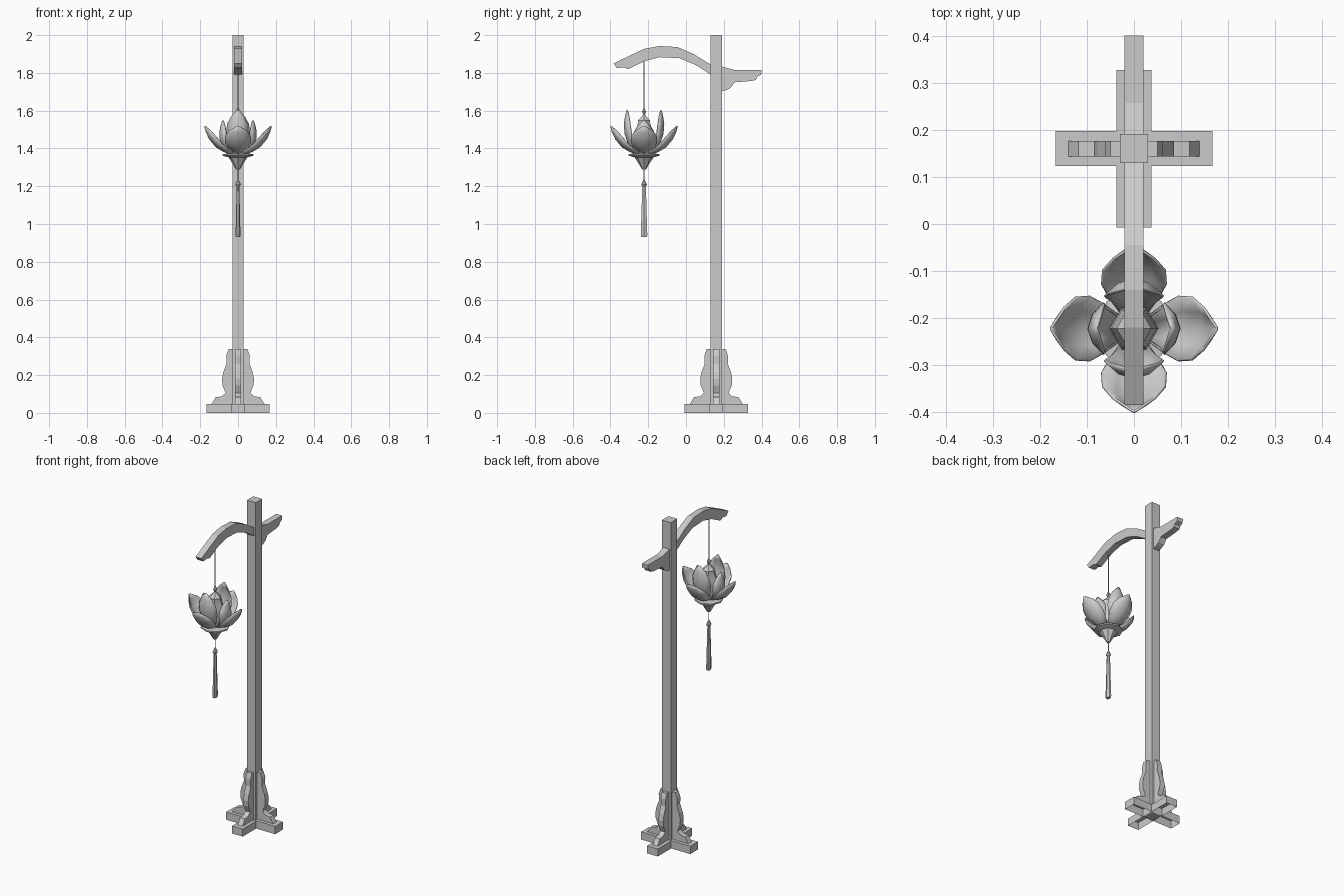
import bpy, bmesh, math
from mathutils import Matrix, Vector

if "Cube" in bpy.data.objects:
    bpy.data.objects.remove(bpy.data.objects["Cube"])

POST_Y = 0.16      # post axis
LAN_Y = -0.222     # lantern axis


def make(name, bm, smooth=None):
    bmesh.ops.recalc_face_normals(bm, faces=bm.faces)
    me = bpy.data.meshes.new(name)
    bm.to_mesh(me)
    bm.free()
    ob = bpy.data.objects.new(name, me)
    bpy.context.collection.objects.link(ob)
    if smooth:
        bpy.ops.object.select_all(action='DESELECT')
        ob.select_set(True)
        bpy.context.view_layer.objects.active = ob
        bpy.ops.object.shade_smooth_by_angle(angle=math.radians(smooth))
    return ob


def box(name, lo, hi, open_bottom=False):
    bm = bmesh.new()
    bmesh.ops.create_cube(bm, size=1)
    for v in bm.verts:
        v.co = Vector([lo[i] + (v.co[i] + 0.5) * (hi[i] - lo[i]) for i in range(3)])
    if open_bottom:
        low = [f for f in bm.faces if all(abs(v.co.z - lo[2]) < 1e-5 for v in f.verts)]
        bmesh.ops.delete(bm, geom=low, context='FACES_ONLY')
    return make(name, bm)


def plate(name, pts, half, turn=0, y0=0):
    """Profile in (y, z), extruded along x by +-half, then turned about z."""
    bm = bmesh.new()
    f = bm.faces.new([bm.verts.new((-half, y, z)) for y, z in pts])
    ext = bmesh.ops.extrude_face_region(bm, geom=[f])['geom']
    bmesh.ops.translate(bm, verts=[v for v in ext if isinstance(v, bmesh.types.BMVert)],
                        vec=(2 * half, 0, 0))
    bm.transform(Matrix.Translation((0, y0, 0)) @ Matrix.Rotation(turn, 4, 'Z'))
    return make(name, bm)


def lathe(name, prof, sides, smooth=None, sx=1.0):
    bm = bmesh.new()
    rings = []
    for r, z in prof:
        rings.append([bm.verts.new((sx * r * math.cos(2 * math.pi * k / sides),
                                    LAN_Y + r * math.sin(2 * math.pi * k / sides), z))
                      for k in range(sides)])
    for a, b in zip(rings, rings[1:]):
        for k in range(sides):
            j = (k + 1) % sides
            bm.faces.new((a[k], a[j], b[j], b[k]))
    bm.faces.new(rings[0])
    bm.faces.new(rings[-1])
    return make(name, bm, smooth)


def petal(name, spine, cup, turn):
    """Cupped petal: spine of (radius, z, half width), edges curl inward."""
    bm = bmesh.new()
    rows = []
    n = len(spine)
    for i, (r, z, w) in enumerate(spine):
        a, b = spine[max(i - 1, 0)], spine[min(i + 1, n - 1)]
        t = Vector((b[0] - a[0], b[1] - a[1])).normalized()
        wmax = max(s[2] for s in spine)
        row = []
        for u in (-1, -0.55, 0, 0.55, 1):
            c = cup * u * u * (w / wmax)
            row.append(bm.verts.new((r - t.y * c, u * w, z + t.x * c)))
        rows.append(row)
    for p, q in zip(rows, rows[1:]):
        for k in range(4):
            bm.faces.new((p[k], p[k + 1], q[k + 1], q[k]))
    bm.transform(Matrix.Translation((0, LAN_Y, 0)) @ Matrix.Rotation(turn, 4, 'Z'))
    ob = make(name, bm, 50)
    m = ob.modifiers.new('thickness', 'SOLIDIFY')
    m.thickness = 0.006
    m.offset = 0
    return ob


# post and crossed feet
box('post', (-0.03, POST_Y - 0.031, 0), (0.03, POST_Y + 0.031, 2.0))
box('foot_beam_x', (-0.167, POST_Y - 0.037, 0), (0.167, POST_Y + 0.037, 0.048), True)
box('foot_beam_y', (-0.037, POST_Y - 0.167, 0), (0.037, POST_Y + 0.167, 0.046), True)

# four scrolled brackets around the post
bracket = [(0.02, 0.047), (0.14, 0.047), (0.118, 0.083), (0.085, 0.088), (0.065, 0.105),
           (0.082, 0.145), (0.085, 0.18), (0.078, 0.215), (0.061, 0.26),
           (0.062, 0.305), (0.05, 0.338), (0.02, 0.338)]
for k in range(4):
    plate(f'foot_bracket_{k}', bracket, 0.0165, k * math.pi / 2, POST_Y)

# curved arm in front, stepped tail behind
plate('curved_arm', [(-0.384, 1.85), (-0.29, 1.895), (-0.22, 1.928), (-0.14, 1.942),
                     (-0.045, 1.937), (0.04, 1.90), (0.14, 1.838), (0.14, 1.785),
                     (0.055, 1.84), (-0.035, 1.878), (-0.14, 1.883), (-0.22, 1.862),
                     (-0.305, 1.82), (-0.33, 1.83), (-0.365, 1.825)], 0.02)
plate('arm_tail', [(0.18, 1.837), (0.257, 1.815), (0.40, 1.815), (0.398, 1.79),
                   (0.378, 1.78), (0.37, 1.763), (0.345, 1.757), (0.257, 1.75),
                   (0.238, 1.722), (0.215, 1.71), (0.18, 1.70)], 0.02)

# cords
lathe('hanging_cord', [(0.003, 1.60), (0.003, 1.87)], 6)
lathe('tassel_cord', [(0.0025, 1.22), (0.0025, 1.30)], 6)

# lantern core, finial and base dish
lathe('lantern_core', [(0.04, 1.37), (0.052, 1.43), (0.048, 1.50), (0.035, 1.54),
                       (0.037, 1.548), (0.012, 1.572), (0.006, 1.58), (0.012, 1.595),
                       (0.003, 1.615)], 6, 30)
lathe('lantern_dish', [(0.01, 1.288), (0.016, 1.298), (0.03, 1.322), (0.05, 1.353),
                       (0.082, 1.362), (0.082, 1.37), (0.03, 1.376)], 8, 35)

# lotus petals: four wide outer, two tall and two short inner
outer = [(0.03, 1.368, 0.024), (0.075, 1.384, 0.052), (0.115, 1.408, 0.068),
         (0.15, 1.45, 0.066), (0.168, 1.488, 0.044), (0.176, 1.518, 0.004)]
tall = [(0.04, 1.372, 0.022), (0.08, 1.42, 0.048), (0.1, 1.475, 0.062),
        (0.104, 1.53, 0.056), (0.098, 1.57, 0.036), (0.09, 1.602, 0.006)]
short = [(0.04, 1.372, 0.022), (0.08, 1.41, 0.042), (0.096, 1.455, 0.054),
         (0.095, 1.495, 0.05), (0.088, 1.525, 0.032), (0.08, 1.548, 0.006)]
for k in range(4):
    turn = k * math.pi / 2
    petal(f'outer_petal_{k}', outer, 0.034, turn)
    petal(f'inner_petal_{k}', tall if k % 2 else short, 0.034, turn)

# tassel
lathe('tassel_cap', [(0.003, 1.236), (0.009, 1.222), (0.015, 1.21), (0.013, 1.204),
                     (0.009, 1.2)], 8, 40)
lathe('tassel_strands', [(0.01, 1.204), (0.012, 1.18), (0.016, 1.05), (0.02, 0.94),
                         (0.017, 0.93)], 6, 20, 0.65)
